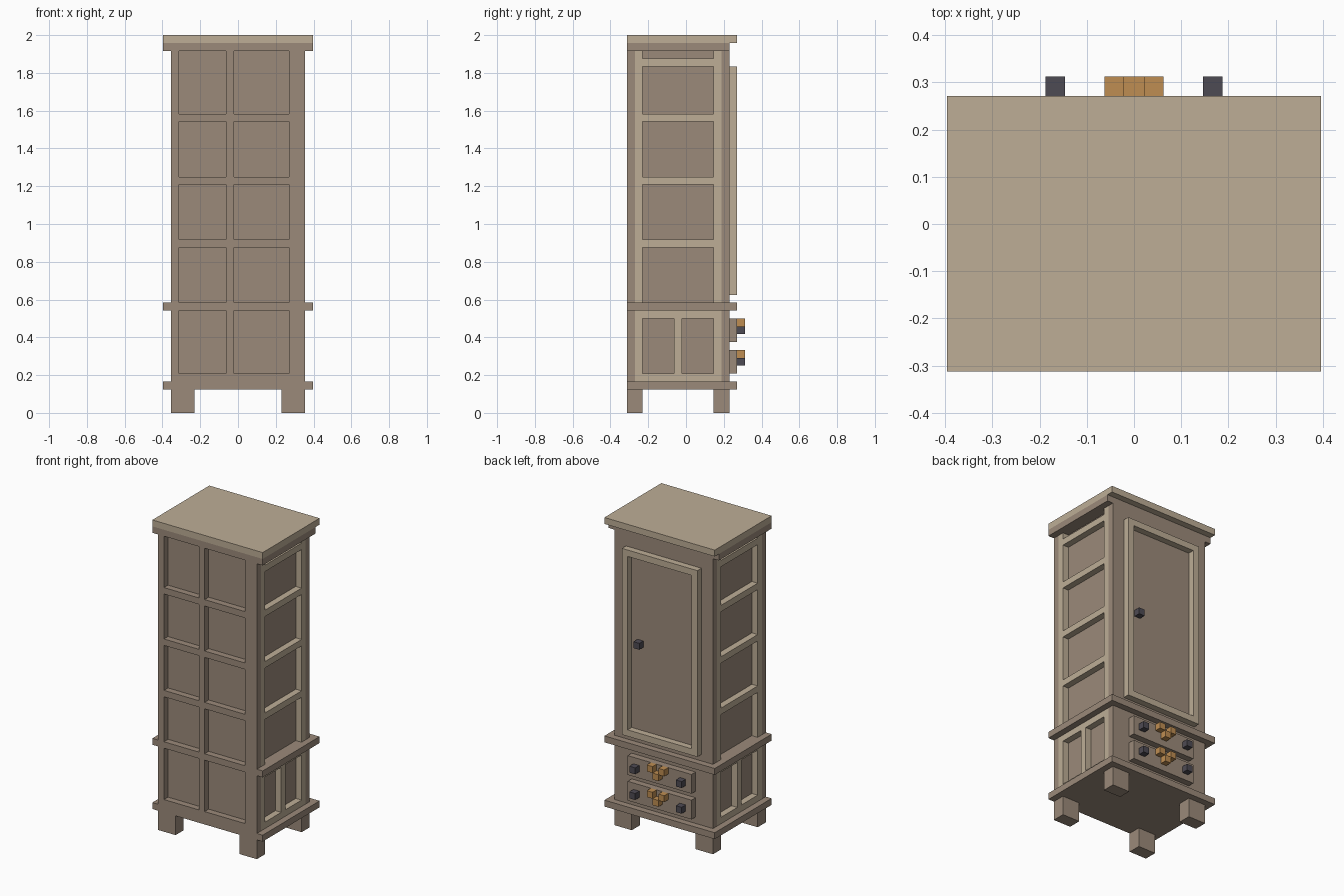
import bpy
import bmesh
from mathutils import Vector

UNIT = 1 / 24                      # one block of the cabinet grid
WIDTH, DEPTH = 19, 15              # overall size in blocks

default_cube = bpy.data.objects.get("Cube")
if default_cube:
    bpy.data.objects.remove(default_cube, do_unlink=True)


def make_material(name, colour):
    material = bpy.data.materials.new(name)
    material.use_nodes = True
    rgba = (*colour, 1)
    material.diffuse_color = rgba
    material.node_tree.nodes["Principled BSDF"].inputs["Base Color"].default_value = rgba
    return material


brown = make_material("weathered brown wood", (0.33, 0.255, 0.195))
beige = make_material("pale beige wood", (0.51, 0.42, 0.305))
brass = make_material("brass", (0.52, 0.27, 0.085))
iron = make_material("dark iron", (0.076, 0.07, 0.087))


def make_part(name, material, boxes):
    """Join axis-aligned boxes, given as x, y and z ranges in blocks, into one object."""
    bm = bmesh.new()
    for ranges in boxes:
        low, high = (Vector(corner) for corner in zip(*ranges))
        middle = (low + high) / 2 - Vector((WIDTH / 2, DEPTH / 2, 0))
        cube = bmesh.ops.create_cube(bm, size=1)["verts"]
        bmesh.ops.scale(bm, vec=(high - low) * UNIT, verts=cube)
        bmesh.ops.translate(bm, vec=middle * UNIT, verts=cube)
    mesh = bpy.data.meshes.new(name)
    bm.to_mesh(mesh)
    bm.free()
    mesh.materials.append(material)
    part = bpy.data.objects.new(name, mesh)
    bpy.context.collection.objects.link(part)
    return part


def mirrored(boxes):
    """Add the same boxes on the other side of the cabinet."""
    return boxes + [((WIDTH - x[1], WIDTH - x[0]), y, z) for x, y, z in boxes]


def span(start, length=1):
    return (start, start + length)


def picture_frame(x, y, z):
    """Four one-block bars around a rectangle."""
    inner = (x[0] + 1, x[1] - 1)
    return [(span(x[0]), y, z), (span(inner[1]), y, z),
            (inner, y, span(z[0])), (inner, y, span(z[1] - 1))]


lower, upper = (4, 13), (14, 46)   # heights of the two storeys
body_x, full_x = (1, 18), (0, WIDTH)

# Carcass, horizontal ledges and cornice
make_part("carcass", brown, [((2, 17), (1, 13), storey) for storey in (lower, upper)])
make_part("base_ledge", brown, [(full_x, (0, 14), (3, 4))])
make_part("middle_ledge", brown, [(full_x, (0, 14), (13, 14))])
make_part("cornice", brown, [(full_x, (0, 13), (46, 47))])
make_part("top_board", beige, [(full_x, (0, 14), (47, 48))])

# Feet
make_part("feet", brown, mirrored([((1, 4), span(y, 2), (0, 3)) for y in (0, 11)]))

# Corner posts
make_part("corner_posts", brown, mirrored(
    [((1, 2), span(y), storey) for y in (0, 12) for storey in (lower, upper)]))

# Gridded face: uprights and rails over recessed panels
make_part("grid_uprights", brown,
          [(x, (0, 1), storey) for x in ((8, 9), (16, 17)) for storey in (lower, upper)])
make_part("grid_rails", brown,
          [(x, (0, 1), span(z)) for x in ((2, 8), (9, 16)) for z in (4, 21, 29, 37)])

# Pale framing on both sides
make_part("side_stiles", beige, mirrored(
    [((1, 2), span(y), storey) for y in (1, 11) for storey in (lower, upper)]))
make_part("side_rails", beige, mirrored(
    [((1, 2), (2, 11), span(z)) for z in (4, 12, 21, 29, 37, 44)]))
make_part("side_dividers", beige, mirrored([((1, 2), (6, 7), (5, 12))]))

# Door with raised frame and knob
make_part("door_frame", beige, picture_frame((3, 16), (13, 14), (15, 44)))
make_part("door_knob", iron, [((13, 14), (13, 14), (29, 30))])

# Drawers, each with two knobs and a three-block brass ornament
for label, base in (("lower", 5), ("upper", 9)):
    knob_row, top_row = span(base + 1), span(base + 2)
    make_part(label + "_drawer", brown, [((4, 15), (13, 14), span(base, 3))])
    make_part(label + "_drawer_knobs", iron, mirrored([((5, 6), (14, 15), knob_row)]))
    make_part(label + "_drawer_ornament", brass,
              mirrored([((8, 9), (14, 15), top_row)]) + [((9, 10), (14, 15), knob_row)])
